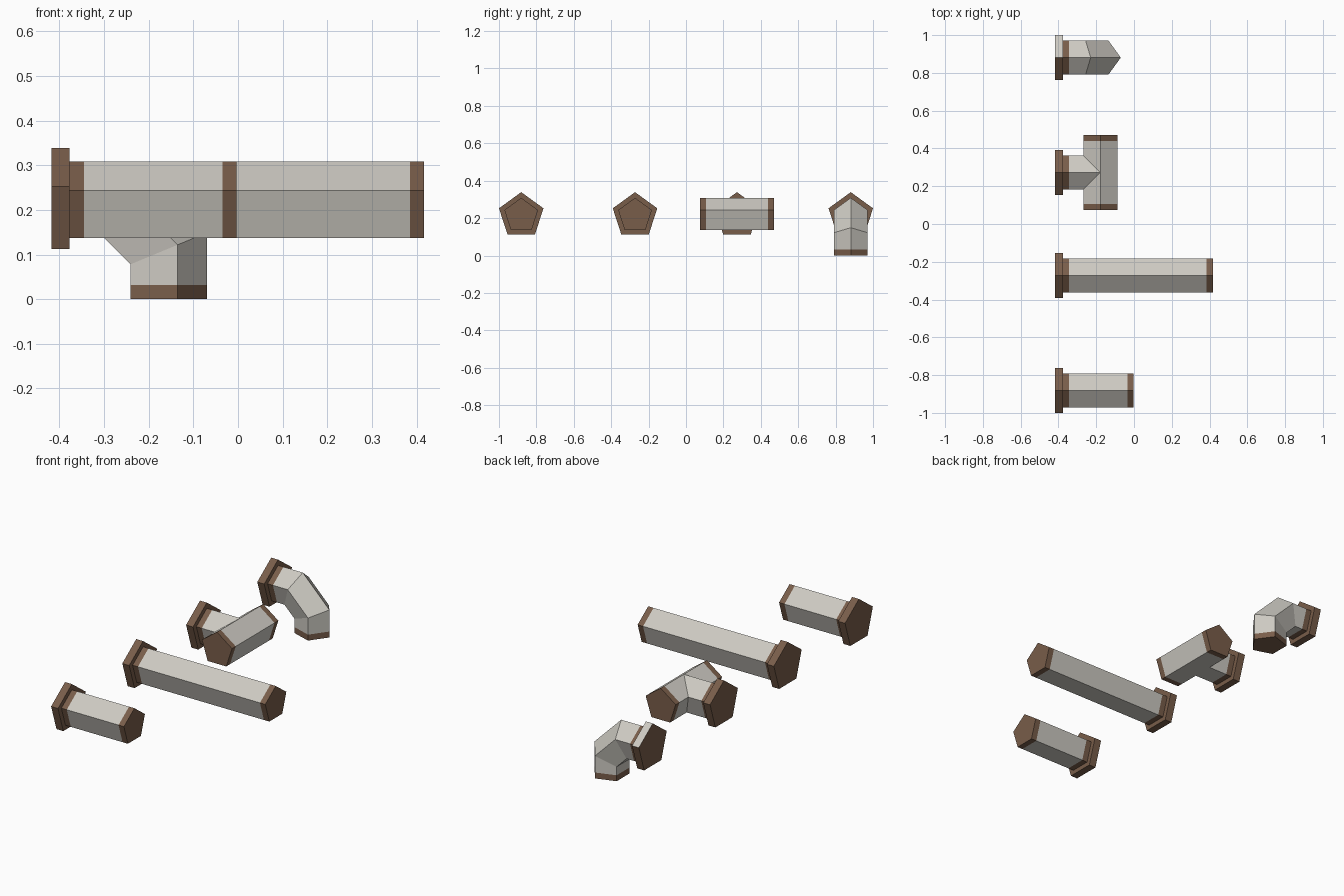
import bpy, bmesh, math
from mathutils import Vector

if "Cube" in bpy.data.objects:
    bpy.data.objects.remove(bpy.data.objects["Cube"])

R_PIPE, R_FLANGE, CZ = 0.0945, 0.125, 0.2138
X0, X1, BAND = -0.418, -0.377, 0.032      # flange back, flange front, painted band width
K = math.tan(math.radians(22.5))          # mitre slope of a 45 degree bend


def material(name, rgb):
    m = bpy.data.materials.new(name)
    m.diffuse_color = (*rgb, 1)
    m.use_nodes = True
    m.node_tree.nodes["Principled BSDF"].inputs["Base Color"].default_value = m.diffuse_color
    return m


GREY = material("pale_grey_metal", (0.61, 0.59, 0.54))
BROWN = material("rust_brown", (0.19, 0.11, 0.068))


def pentagon(r):
    """Sideways and upward offsets, point up."""
    return [(r * math.sin(math.tau * i / 5), r * math.cos(math.tau * i / 5)) for i in range(5)]


def along_x(x, y, r=R_PIPE, slope=0.0):
    return [Vector((x + slope * v, y + u, CZ + v)) for u, v in pentagon(r)]


def along_y(x, y):
    return [Vector((x + u, y, CZ + v)) for u, v in pentagon(R_PIPE)]


def along_z(x, y, z, slope=0.0):
    return [Vector((x + v, y + u, z + slope * v)) for u, v in pentagon(R_PIPE)]


def loft(name, rings, brown, caps=(True, True)):
    """Skin the rings; segments listed in brown, and all caps, are brown."""
    bm = bmesh.new()
    loops = [[bm.verts.new(p) for p in ring] for ring in rings]
    for s, (a, b) in enumerate(zip(loops, loops[1:])):
        for i in range(5):
            j = (i + 1) % 5
            f = bm.faces.new((a[i], a[j], b[j], b[i]))
            f.material_index = int(s in brown)
    for use, loop in zip(caps, (loops[0], loops[-1])):
        if use:
            bm.faces.new(loop).material_index = 1
    bmesh.ops.recalc_face_normals(bm, faces=bm.faces)
    me = bpy.data.meshes.new(name)
    bm.to_mesh(me)
    bm.free()
    me.materials.append(GREY)
    me.materials.append(BROWN)
    ob = bpy.data.objects.new(name, me)
    bpy.context.collection.objects.link(ob)
    return ob


def flange(name, y):
    return loft(name, [along_x(x, y, R_FLANGE) for x in (X0, X1)], {0})


# Straight pipes
for name, y, end in (("short_pipe", -0.881, -0.003), ("long_pipe", -0.2725, 0.417)):
    flange(name + "_flange", y)
    loft(name, [along_x(x, y) for x in (X1, X1 + BAND, end - BAND, end)], {0, 2})

# Tee: cross run, plus a stub whose end is cut to the run's surface
ty, tx, half = 0.2725, -0.178, 0.198
flange("tee_flange", ty)
loft("tee_run", [along_y(tx, ty + d) for d in (-half, BAND - half, half - BAND, half)], {0, 2})
stub_end = [Vector((tx - abs(p.y - ty), p.y, p.z)) for p in along_x(tx, ty)]
loft("tee_stub", [along_x(X1, ty), along_x(X1 + BAND, ty), stub_end], {0}, (True, False))

# Elbow: two mitred 45 degree bends turning down to the ground
ey, ex = 0.881, -0.1645
bend = 0.104
elbow_flange = flange("elbow_flange", ey)
loft("elbow_pipe", [along_x(X1, ey), along_x(X1 + BAND, ey),
                    along_x(ex - bend, ey, slope=K),
                    along_z(ex, ey, CZ - bend, slope=K),
                    along_z(ex, ey, BAND), along_z(ex, ey, 0)], {0, 4})

# Bare metal facet on the upper back edge of the elbow flange
for p in elbow_flange.data.polygons:
    if p.normal.y > 0.3 and p.normal.z > 0.3:
        p.material_index = 0
